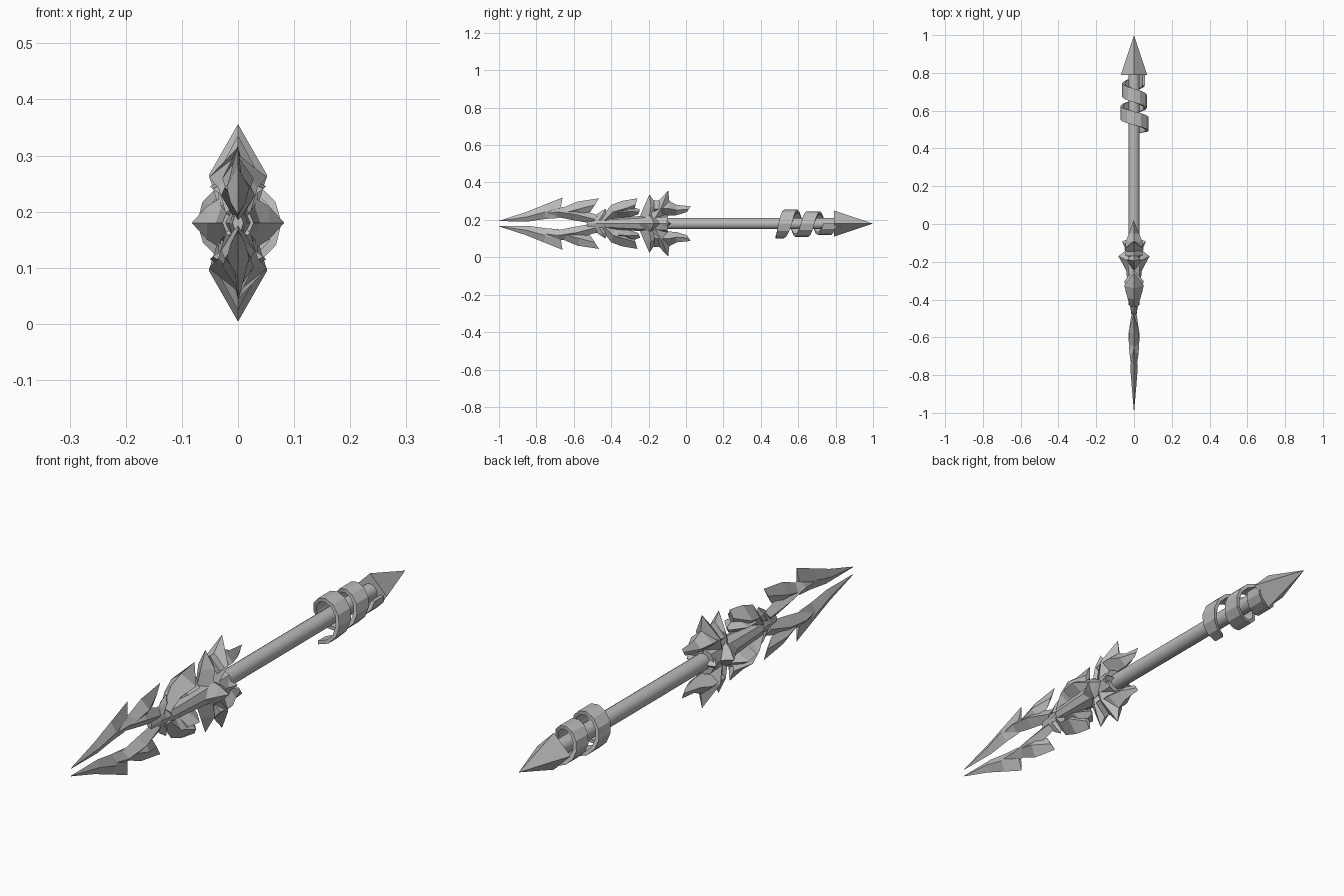
import bpy
import bmesh
from math import sin, cos, pi, radians
from mathutils import Matrix, Vector

AXIS_HEIGHT = 0.18

default_cube = bpy.data.objects.get("Cube")
if default_cube:
    bpy.data.objects.remove(default_cube, do_unlink=True)

metal = bpy.data.materials.new("grey metal")
metal.use_nodes = True
grey = (0.5, 0.5, 0.5, 1)
metal.diffuse_color = grey
metal.node_tree.nodes["Principled BSDF"].inputs["Base Color"].default_value = grey


def finish(name, bm, smooth=False):
    """Turn a bmesh built around the y axis into a finished object."""
    bmesh.ops.remove_doubles(bm, verts=bm.verts, dist=0.0001)
    bmesh.ops.recalc_face_normals(bm, faces=bm.faces)
    bmesh.ops.translate(bm, verts=bm.verts, vec=(0, 0, AXIS_HEIGHT))
    mesh = bpy.data.meshes.new(name)
    bm.to_mesh(mesh)
    bm.free()
    mesh.materials.append(metal)
    obj = bpy.data.objects.new(name, mesh)
    bpy.context.collection.objects.link(obj)
    if smooth:
        bpy.ops.object.select_all(action="DESELECT")
        obj.select_set(True)
        bpy.context.view_layer.objects.active = obj
        bpy.ops.object.shade_smooth_by_angle(angle=radians(40))
    return obj


def bridge_rings(bm, rings):
    """Skin a list of point rings and close both ends."""
    loops = [[bm.verts.new(point) for point in ring] for ring in rings]
    count = len(loops[0])
    for first, second in zip(loops, loops[1:]):
        for i in range(count):
            j = (i + 1) % count
            bm.faces.new((first[i], first[j], second[j], second[i]))
    bm.faces.new(loops[0])
    bm.faces.new(loops[-1])


def shard(name, sections, turns=(0, 180)):
    """Loft diamond sections (outer y, outer z, inner y, inner z, half width),
    then repeat the shard around the shaft."""
    for number, turn in enumerate(turns):
        bm = bmesh.new()
        rings = []
        for oy, oz, iy, iz, half in sections:
            outer, inner = Vector((0, oy, oz)), Vector((0, iy, iz))
            middle = (outer + inner) / 2
            side = Vector((half, 0, 0))
            rings.append((outer, middle + side, inner, middle - side))
        bridge_rings(bm, rings)
        bmesh.ops.rotate(bm, verts=bm.verts, cent=(0, 0, 0),
                         matrix=Matrix.Rotation(radians(turn), 3, "Y"))
        finish(f"{name}_{number + 1}", bm)


def tapered_rod(name, start, end, start_radius, end_radius, sides, smooth):
    """Round or faceted rod along y."""
    bm = bmesh.new()
    bmesh.ops.create_cone(bm, cap_ends=True, segments=sides, radius1=start_radius,
                          radius2=end_radius, depth=end - start)
    bmesh.ops.rotate(bm, verts=bm.verts, cent=(0, 0, 0),
                     matrix=Matrix.Rotation(-pi / 2, 3, "X"))
    bmesh.ops.translate(bm, verts=bm.verts, vec=(0, (start + end) / 2, 0))
    finish(name, bm, smooth)


def spiral_band(name, start, end, turns, radii, width, thickness, steps):
    """Flat ribbon wound ever tighter around the shaft, narrow at its first end."""
    bm = bmesh.new()
    rings = []
    for step in range(steps + 1):
        t = step / steps
        angle = -pi / 2 + turns * 2 * pi * t
        y = start + (end - start) * t
        half = width / 2 * min(1, 0.6 + 4 * t)
        radius = radii[0] + (radii[1] - radii[0]) * t
        ring = []
        for r, dy in ((radius, -half), (radius, half),
                      (radius - thickness, half), (radius - thickness, -half)):
            ring.append((r * cos(angle), y + dy, r * sin(angle)))
        rings.append(ring)
    bridge_rings(bm, rings)
    finish(name, bm)


# Shaft, pommel point and wound band
tapered_rod("shaft", -0.2, 0.82, 0.03, 0.03, 16, True)
tapered_rod("pommel_point", 0.79, 1, 0.07, 0, 4, False)
spiral_band("wound_band", 0.5, 0.77, 2.25, (0.08, 0.058), 0.072, 0.014, 27)

# Twin blade prongs with swept barbs
shard("blade_prong", [
    (-1, 0.015, -1, 0.013, 0),
    (-0.86, 0.06, -0.84, 0.012, 0.013),
    (-0.76, 0.1, -0.75, 0.025, 0.02),
    (-0.66, 0.14, -0.68, 0.03, 0.006),
])
shard("blade_stem", [
    (-0.78, 0.08, -0.76, 0.025, 0.012),
    (-0.68, 0.09, -0.69, 0.036, 0.024),
    (-0.58, 0.08, -0.6, 0.018, 0.03),
    (-0.47, 0.045, -0.5, 0, 0.015),
])
shard("blade_barb", [
    (-0.67, 0.08, -0.65, 0.03, 0.02),
    (-0.58, 0.118, -0.56, 0.04, 0.028),
    (-0.465, 0.135, -0.51, 0.065, 0.002),
])

# Neck joining the blades to the guard
shard("neck", [
    (-0.53, 0.03, -0.53, -0.03, 0.01),
    (-0.48, 0.05, -0.48, -0.05, 0.014),
    (-0.45, 0.04, -0.45, -0.04, 0.018),
    (-0.4, 0.055, -0.4, -0.055, 0.028),
], turns=(0,))
shard("neck_spur", [
    (-0.5, 0.02, -0.43, 0.02, 0.015),
    (-0.47, 0.055, -0.42, 0.045, 0.014),
    (-0.43, 0.08, -0.43, 0.078, 0),
])
tapered_rod("guard_core", -0.43, -0.1, 0.028, 0.05, 8, False)

# Arched claws over the guard
shard("guard_claw", [
    (-0.45, 0.035, -0.42, 0, 0.022),
    (-0.4, 0.1, -0.38, 0.025, 0.035),
    (-0.34, 0.122, -0.31, 0.04, 0.052),
    (-0.26, 0.135, -0.28, 0.065, 0.01),
])
shard("claw_spur", [
    (-0.36, 0.09, -0.36, 0.03, 0.045),
    (-0.3, 0.095, -0.3, 0.035, 0.05),
    (-0.245, 0.075, -0.255, 0.05, 0.005),
])

# Crown spikes and backward fangs
shard("crown_spike", [
    (-0.23, 0.03, -0.1, 0.03, 0.035),
    (-0.18, 0.085, -0.085, 0.085, 0.052),
    (-0.095, 0.177, -0.095, 0.175, 0),
])
shard("front_spike", [
    (-0.25, 0.03, -0.15, 0.03, 0.035),
    (-0.225, 0.09, -0.15, 0.09, 0.035),
    (-0.195, 0.157, -0.195, 0.155, 0),
])
shard("rear_fang", [
    (-0.17, 0.125, -0.17, 0.03, 0.045),
    (-0.09, 0.12, -0.1, 0.042, 0.045),
    (-0.05, 0.1, -0.05, 0.045, 0.027),
    (0.025, 0.093, 0.005, 0.062, 0),
])

# Side spikes of the guard
shard("side_spike", [
    (-0.27, 0.03, -0.12, 0.03, 0.045),
    (-0.22, 0.055, -0.15, 0.055, 0.03),
    (-0.17, 0.083, -0.17, 0.082, 0),
], turns=(90, 270))
shard("side_spur", [
    (-0.17, 0.03, -0.08, 0.03, 0.03),
    (-0.095, 0.062, -0.09, 0.06, 0.004),
], turns=(90, 270))
